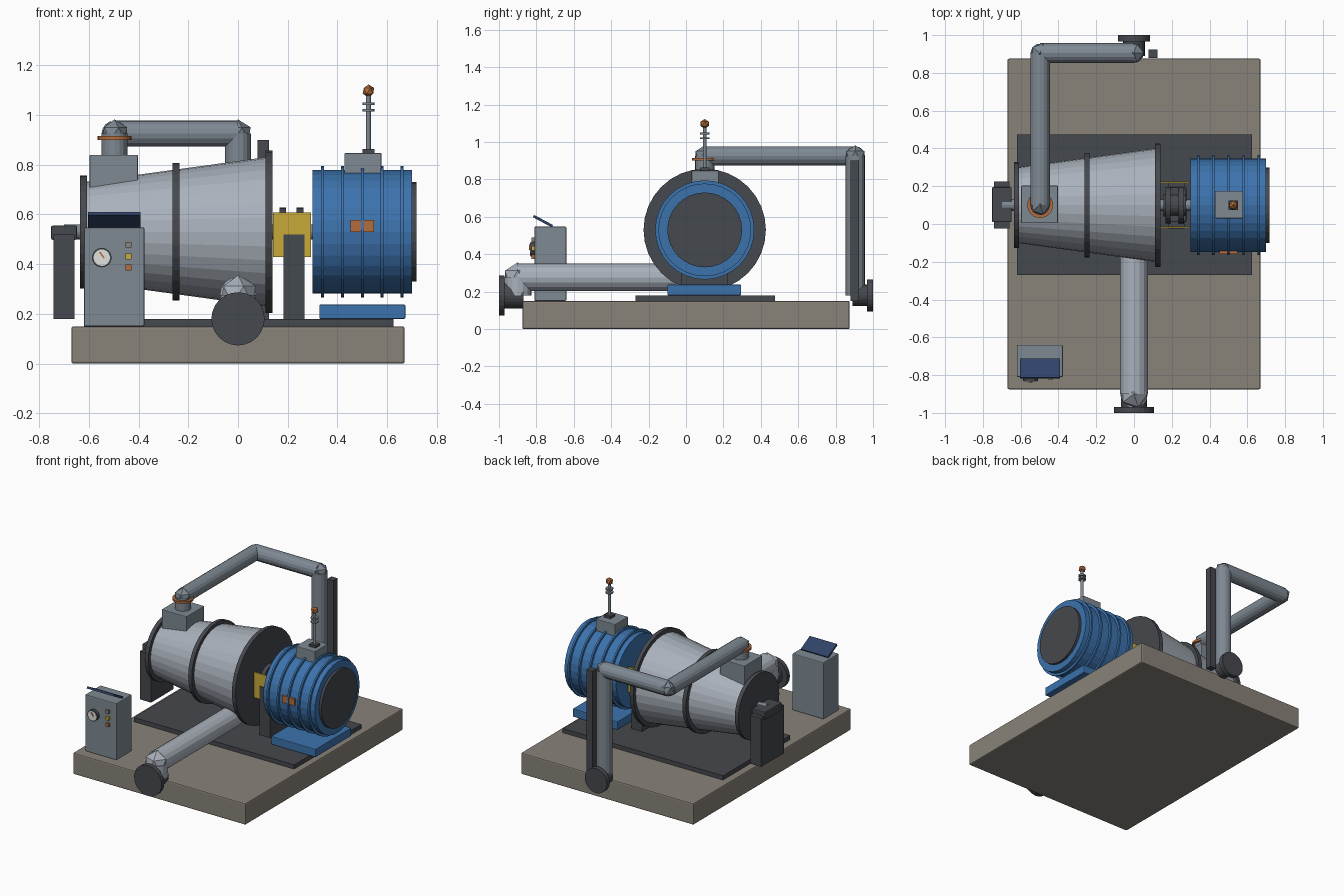
import bpy
import math
from mathutils import Vector

if "Cube" in bpy.data.objects:
    bpy.data.objects.remove(bpy.data.objects["Cube"], do_unlink=True)


def material(name, r, g, b):
    m = bpy.data.materials.new(name)
    m.use_nodes = True
    m.diffuse_color = (r, g, b, 1)
    bsdf = next(n for n in m.node_tree.nodes if n.type == 'BSDF_PRINCIPLED')
    bsdf.inputs["Base Color"].default_value = (r, g, b, 1)
    return m


BEIGE = material("warm concrete", 0.25, 0.225, 0.19)
DARK = material("dark iron", 0.06, 0.065, 0.075)
STEEL = material("light steel", 0.40, 0.44, 0.50)
GREY = material("pipe grey", 0.21, 0.25, 0.29)
BLUE = material("motor blue", 0.045, 0.17, 0.42)
YELLOW = material("guard yellow", 0.58, 0.40, 0.04)
COPPER = material("copper orange", 0.45, 0.15, 0.045)
NAVY = material("screen navy", 0.03, 0.055, 0.14)
WHITE = material("dial white", 0.75, 0.75, 0.72)

AXIS_Y, AXIS_Z = 0.10, 0.53  # shaft line of the machine


def finish(name, mat, bevel=0):
    ob = bpy.context.object
    ob.name = name
    ob.data.materials.append(mat)
    if bevel:
        mod = ob.modifiers.new("edge", 'BEVEL')
        mod.width = bevel
        mod.segments = 2
    return ob


def box(name, mat, x, y, z, bevel=0):
    """Box from (min, max) pairs."""
    bpy.ops.mesh.primitive_cube_add(size=1, location=[sum(p) / 2 for p in (x, y, z)])
    ob = bpy.context.object
    size = [p[1] - p[0] for p in (x, y, z)]
    for v in ob.data.vertices:
        v.co = [c * s for c, s in zip(v.co, size)]
    return finish(name, mat, bevel)


def rod(name, mat, a, b, r1, r2=None, sides=24):
    """Cylinder or cone between two points."""
    a, b = Vector(a), Vector(b)
    bpy.ops.mesh.primitive_cone_add(vertices=sides, radius1=r1, radius2=r1 if r2 is None else r2,
                                    depth=(b - a).length, location=(a + b) / 2)
    bpy.context.object.rotation_euler = (b - a).to_track_quat('Z', 'Y').to_euler()
    return finish(name, mat)


def turned(name, mat, x1, x2, r1, r2=None, sides=32):
    """Rod on the shaft line."""
    return rod(name, mat, (x1, AXIS_Y, AXIS_Z), (x2, AXIS_Y, AXIS_Z), r1, r2, sides)


def ball(name, mat, loc, r):
    bpy.ops.mesh.primitive_ico_sphere_add(subdivisions=1, radius=r, location=loc)
    return finish(name, mat)


def pipe(name, mat, points, r):
    """Straight runs with faceted elbow joints."""
    for i in range(len(points) - 1):
        rod(f"{name}_run_{i + 1}", mat, points[i], points[i + 1], r, sides=16)
    for i, p in enumerate(points[1:-1]):
        ball(f"{name}_elbow_{i + 1}", mat, p, r * 1.1)


# Foundation
box("foundation_slab", BEIGE, (-0.67, 0.67), (-0.875, 0.875), (0, 0.15), 0.008)
box("skid_plate", DARK, (-0.62, 0.625), (-0.27, 0.475), (0.15, 0.18))

# Conical casing with flanges
turned("casing", STEEL, -0.62, 0.125, 0.20, 0.302)
for name, x, r in (("intake", -0.622, 0.227), ("middle", -0.249, 0.277), ("drive", 0.125, 0.327)):
    turned(name + "_flange", DARK, x - 0.014, x + 0.014, r)

# Bearing pedestals and shaft
for name, x in (("outer", -0.70), ("inner", 0.225)):
    box(name + "_pedestal", DARK, (x - 0.042, x + 0.042), (-0.025, 0.225), (0.18, 0.52))
    box(name + "_bearing_cap", DARK, (x - 0.052, x + 0.052), (0.01, 0.195), (0.498, 0.555), 0.006)
turned("drive_shaft", GREY, -0.70, 0.32, 0.03, sides=16)

# Coupling and guard plates
for i, x in enumerate((0.18, 0.25)):
    turned(f"coupling_disc_{i + 1}", DARK, x - 0.014, x + 0.014, 0.097, sides=24)
turned("coupling_hub", DARK, 0.155, 0.275, 0.06, sides=24)
for name, y in (("front", -0.017), ("back", 0.222)):
    box(name + "_guard", YELLOW, (0.14, 0.293), (y - 0.004, y + 0.004), (0.428, 0.607))

# Motor
turned("motor_body", BLUE, 0.30, 0.70, 0.248)
for i in range(5):
    x = 0.34 + i * 0.08
    turned(f"motor_fin_{i + 1}", BLUE, x - 0.006, x + 0.006, 0.265)
turned("motor_end_cap", DARK, 0.69, 0.718, 0.20)
box("motor_foot", BLUE, (0.327, 0.673), (-0.10, 0.295), (0.18, 0.237), 0.004)
for i, x in enumerate((0.474, 0.526)):
    box(f"rating_plate_{i + 1}", COPPER, (x - 0.022, x + 0.022), (-0.158, -0.14), (0.53, 0.578))

# Terminal box and beacon mast
MAST_X = 0.525
box("terminal_box", GREY, (0.428, 0.577), (0.03, 0.175), (0.76, 0.847), 0.004)
box("mast_base", DARK, (0.50, 0.55), (0.075, 0.125), (0.845, 0.863))
rod("mast", GREY, (MAST_X, AXIS_Y, 0.85), (MAST_X, AXIS_Y, 1.09), 0.01, sides=12)
for i, z in enumerate((1.02, 1.045)):
    rod(f"mast_ring_{i + 1}", GREY, (MAST_X, AXIS_Y, z - 0.005), (MAST_X, AXIS_Y, z + 0.005), 0.025, sides=16)
ball("beacon", COPPER, (MAST_X, AXIS_Y, 1.097), 0.026)

# Front suction pipe
pipe("suction_pipe", STEEL, [(0, -0.05, 0.276), (0, -0.90, 0.276), (0, -0.90, 0.18)], 0.073)
rod("suction_stub", DARK, (0, -0.87, 0.18), (0, -0.98, 0.18), 0.07)
rod("suction_flange", DARK, (0, -0.97, 0.18), (0, -1, 0.18), 0.107)

# Top discharge pipe
box("discharge_box", GREY, (-0.597, -0.403), (0.005, 0.203), (0.66, 0.84), 0.004)
rod("copper_gasket", COPPER, (-0.497, AXIS_Y, 0.90), (-0.497, AXIS_Y, 0.915), 0.068)
pipe("discharge_pipe", GREY, [(-0.497, AXIS_Y, 0.82), (-0.497, AXIS_Y, 0.925), (-0.497, 0.905, 0.925),
                              (0, 0.905, 0.925), (0, 0.905, 0.18)], 0.052)
rod("discharge_stub", DARK, (0, 0.89, 0.18), (0, 0.975, 0.18), 0.057)
rod("discharge_flange", DARK, (0, 0.967, 0.18), (0, 1, 0.18), 0.086)
box("pipe_support", DARK, (0.078, 0.124), (0.88, 0.925), (0.15, 0.90))

# Control cabinet with tilted screen
box("control_cabinet", GREY, (-0.62, -0.377), (-0.81, -0.64), (0.15, 0.548), 0.006)
screen = box("control_screen", NAVY, (-0.603, -0.393), (-0.822, -0.708), (0.57, 0.584))
screen.rotation_euler.x = math.radians(-28)

# Dial gauge
DIAL_X, DIAL_Z = -0.548, 0.426
rod("dial_rim", DARK, (DIAL_X, -0.80, DIAL_Z), (DIAL_X, -0.832, DIAL_Z), 0.039)
rod("dial_face", WHITE, (DIAL_X, -0.83, DIAL_Z), (DIAL_X, -0.835, DIAL_Z), 0.033)
needle = box("dial_needle", COPPER, (DIAL_X - 0.003, DIAL_X + 0.003), (-0.839, -0.834), (DIAL_Z - 0.004, DIAL_Z + 0.026))
needle.rotation_euler.y = math.radians(-35)

# Push buttons
for name, mat, z in (("top", BEIGE, 0.478), ("middle", YELLOW, 0.431), ("bottom", COPPER, 0.386)):
    box(name + "_button", mat, (-0.452, -0.428), (-0.825, -0.80), (z - 0.012, z + 0.012))
